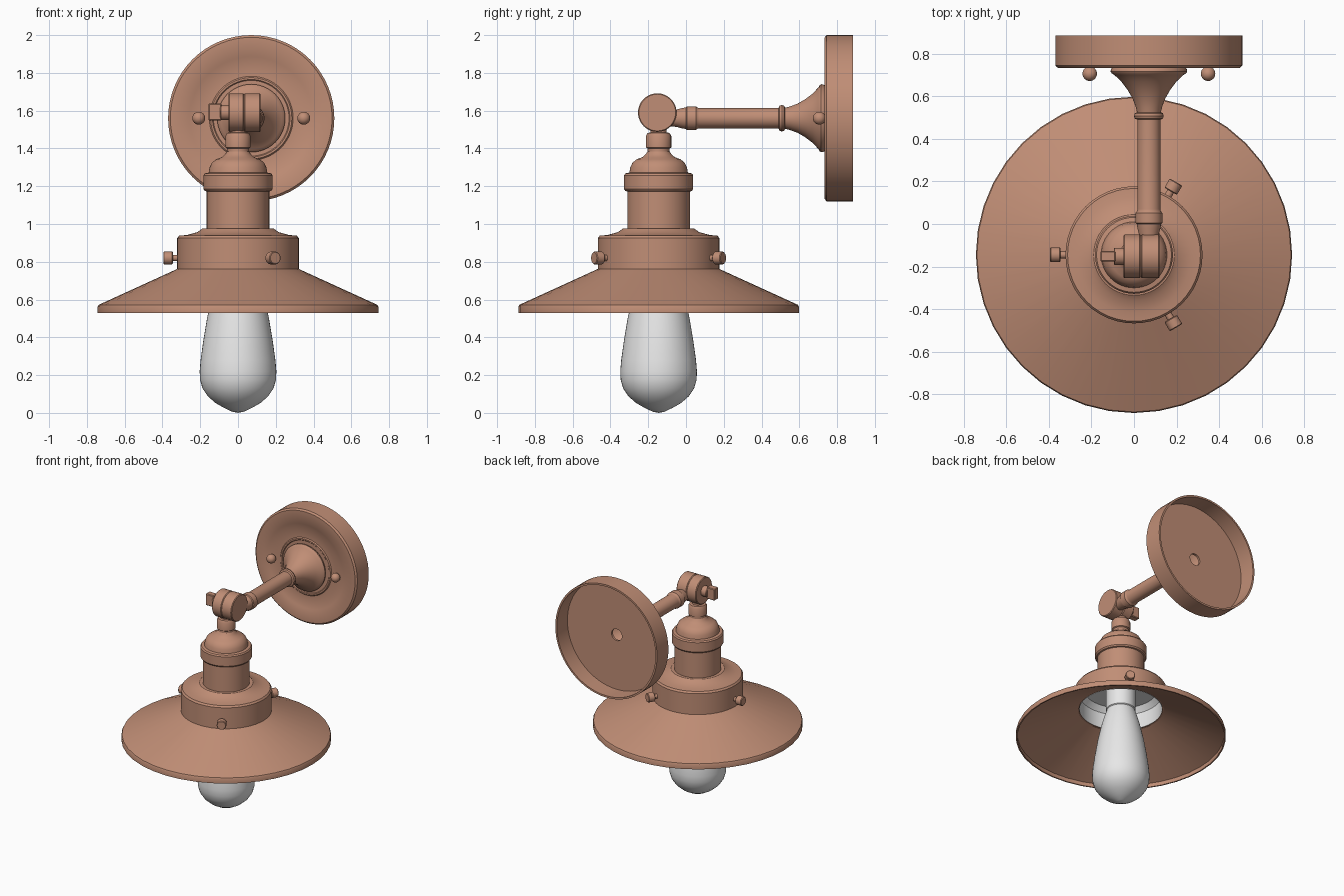
import bpy, bmesh, math
from mathutils import Matrix, Vector

if "Cube" in bpy.data.objects:
    bpy.data.objects.remove(bpy.data.objects["Cube"])


def material(name, rgb):
    m = bpy.data.materials.new(name)
    m.diffuse_color = (*rgb, 1)
    m.use_nodes = True
    m.node_tree.nodes["Principled BSDF"].inputs["Base Color"].default_value = m.diffuse_color
    return m


COPPER = material("copper", (0.53, 0.27, 0.18))
WHITE = material("white_glass", (0.8, 0.8, 0.8))

LAMP = Vector((0, -0.145, 0))       # vertical lamp axis
ARM = Vector((0.07, 0, 1.56))       # horizontal arm axis
UP = Matrix.Identity(4)
ALONG_Y = Matrix.Rotation(-math.pi / 2, 4, 'X')   # profile height runs along +y
ALONG_X = Matrix.Rotation(math.pi / 2, 4, 'Y')    # profile height runs along +x


def finish(name, bm, mat, angle=32):
    bmesh.ops.recalc_face_normals(bm, faces=bm.faces)
    me = bpy.data.meshes.new(name)
    bm.to_mesh(me)
    bm.free()
    me.materials.append(mat)
    me.shade_smooth()
    me.set_sharp_from_angle(angle=math.radians(angle))
    ob = bpy.data.objects.new(name, me)
    bpy.context.collection.objects.link(ob)
    return ob


def lathe(name, profile, mat, origin, axis=UP, seg=48, closed=False):
    """Turn a (radius, height) profile around an axis."""
    bm = bmesh.new()
    vs = [bm.verts.new((r, 0, h)) for r, h in profile]
    edges = [bm.edges.new(p) for p in zip(vs, vs[1:])]
    if closed:
        edges.append(bm.edges.new((vs[-1], vs[0])))
    bmesh.ops.spin(bm, geom=vs + edges, cent=(0, 0, 0), axis=(0, 0, 1),
                   angle=2 * math.pi, steps=seg, use_merge=True)
    bmesh.ops.remove_doubles(bm, verts=bm.verts, dist=1e-5)
    bm.transform(Matrix.Translation(origin) @ axis)
    return finish(name, bm, mat)


def rod(name, r, h0, h1, mat, origin, axis=UP, bevel=0.006, seg=32):
    """Cylinder with small chamfers at both ends."""
    return lathe(name, [(0, h0), (r - bevel, h0), (r, h0 + bevel),
                        (r, h1 - bevel), (r - bevel, h1), (0, h1)],
                 mat, origin, axis, seg)


# Shade: thin cone with a short vertical lip
lathe("shade", [(0.315, 0.765), (0.738, 0.572), (0.743, 0.562), (0.743, 0.53),
                (0.733, 0.53), (0.733, 0.56), (0.305, 0.755)],
      COPPER, LAMP, seg=40, closed=True)

# Gallery: collar holding the shade
lathe("gallery", [(0.295, 0.76), (0.322, 0.76), (0.322, 0.925), (0.312, 0.938),
                  (0.27, 0.942), (0.215, 0.957), (0.19, 0.975), (0.1, 0.975),
                  (0.1, 0.928), (0.295, 0.928)], COPPER, LAMP, closed=True)

# Pale lining inside the gallery
lathe("gallery_lining", [(0.292, 0.757), (0.292, 0.88), (0.26, 0.92), (0.09, 0.925)],
      WHITE, LAMP)

# Socket body with cap and dome
lathe("socket", [(0, 0.96), (0.166, 0.96), (0.166, 1.172), (0.176, 1.175),
                 (0.183, 1.185), (0.183, 1.258), (0.176, 1.268), (0.155, 1.272),
                 (0.15, 1.3), (0.138, 1.325), (0.115, 1.343), (0.085, 1.354),
                 (0.068, 1.37), (0.058, 1.385), (0.058, 1.4), (0.067, 1.405),
                 (0.067, 1.465), (0.058, 1.482), (0.042, 1.485), (0.042, 1.53),
                 (0, 1.53)], COPPER, LAMP)

# Bulb and its neck
lathe("bulb", [(0, 0), (0.03, 0.006), (0.075, 0.027), (0.12, 0.053), (0.16, 0.088),
               (0.188, 0.13), (0.201, 0.175), (0.203, 0.22), (0.198, 0.28),
               (0.184, 0.38), (0.164, 0.5), (0.14, 0.61), (0.115, 0.7),
               (0.1, 0.745)], WHITE, LAMP)
rod("bulb_neck", 0.105, 0.745, 0.93, WHITE, LAMP)

# Three gallery screws
for i, deg in enumerate((60, 180, 300)):
    turn = Matrix.Rotation(math.radians(deg), 4, 'Z') @ ALONG_X
    at = LAMP + Vector((0, 0, 0.82))
    rod(f"gallery_screw_shaft_{i}", 0.017, 0.3, 0.36, COPPER, at, turn, 0.002, 16)
    rod(f"gallery_screw_head_{i}", 0.034, 0.345, 0.395, COPPER, at, turn, 0.004, 24)

# Knuckle joint: two discs and a thumb screw
joint = Vector((0, -0.152, 1.59))
rod("knuckle_lamp_disc", 0.102, -0.05, 0.032, COPPER, joint, ALONG_X, 0.005, 48)
rod("knuckle_arm_disc", 0.102, 0.032, 0.12, COPPER, joint, ALONG_X, 0.005, 48)
rod("thumb_screw_collar", 0.04, -0.095, -0.045, COPPER, joint, ALONG_X, 0.004, 24)
bm = bmesh.new()
bmesh.ops.create_cube(bm, size=1, matrix=Matrix.Translation(joint + Vector((-0.122, 0, 0.003)))
                      @ Matrix.Diagonal((0.07, 0.05, 0.09, 1)))
bmesh.ops.bevel(bm, geom=bm.edges[:], offset=0.005, segments=1, affect='EDGES')
finish("thumb_screw_wing", bm, COPPER)

# Arm: rounded tip, collar, tube, ring and flared foot
lathe("arm", [(0, -0.1), (0.04, -0.1), (0.046, -0.05), (0.054, -0.02), (0.057, 0.0),
              (0.063, 0.005), (0.063, 0.052), (0.056, 0.06), (0.054, 0.07),
              (0.054, 0.49), (0.066, 0.495), (0.07, 0.507), (0.066, 0.52),
              (0.056, 0.525), (0.062, 0.55), (0.077, 0.59), (0.1, 0.63),
              (0.13, 0.67), (0.162, 0.7), (0.175, 0.708), (0.18, 0.716),
              (0.178, 0.728), (0.17, 0.738)], COPPER, ARM, ALONG_Y)

# Wall plate: hollow cup with centre hole and shallow front rings
lathe("wall_plate", [(0.045, 0.738), (0.2, 0.738), (0.205, 0.733), (0.215, 0.733),
                     (0.222, 0.74), (0.325, 0.74), (0.335, 0.734), (0.428, 0.734),
                     (0.44, 0.745), (0.44, 0.885), (0.426, 0.885), (0.426, 0.755),
                     (0.045, 0.755)], COPPER, ARM, ALONG_Y, seg=64, closed=True)

# Two domed plate screws
for side in (-1, 1):
    at = ARM + Vector((side * 0.278, 0.706, 0))
    bm = bmesh.new()
    bmesh.ops.create_uvsphere(bm, u_segments=24, v_segments=12, radius=0.034,
                              matrix=Matrix.Translation(at))
    finish(f"plate_screw_{'left' if side < 0 else 'right'}", bm, COPPER)
    rod("plate_screw_shaft", 0.015, 0, 0.045, COPPER, at, ALONG_Y, 0.002, 16)
